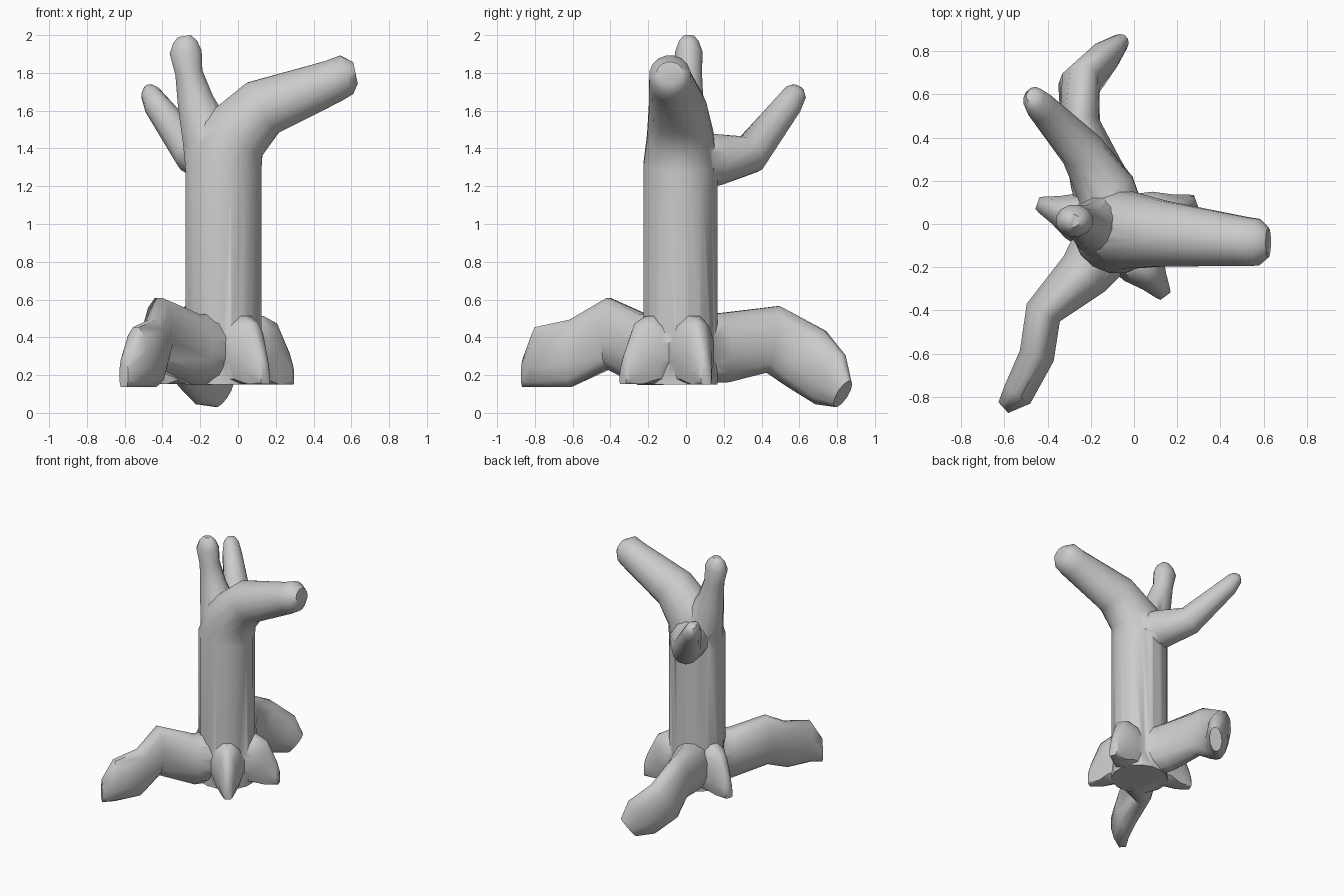
import bpy, bmesh, math
from mathutils import Vector

if "Cube" in bpy.data.objects:
    bpy.data.objects.remove(bpy.data.objects["Cube"])

X, Y, Z = Vector((1, 0, 0)), Vector((0, 1, 0)), Vector((0, 0, 1))


def limb(name, sections, ref, floor=0.0, flat=False, n=12):
    """Sweep elliptical rings; section = x, y, z, half width, half height."""
    pts = [Vector(s[:3]) for s in sections]
    bm = bmesh.new()
    rings = []
    for i, s in enumerate(sections):
        t = Vector((0, 0, 0))
        if i > 0:
            t += (pts[i] - pts[i - 1]).normalized()
        if i < len(pts) - 1:
            t += (pts[i + 1] - pts[i]).normalized()
        if flat:
            t.z = 0
        t.normalize()
        side = ref.cross(t).normalized()
        up = t.cross(side)
        ring = []
        for k in range(n):
            a = 2 * math.pi * (k + 0.5) / n
            p = pts[i] + side * math.cos(a) * s[3] + up * math.sin(a) * s[4]
            p.z = max(p.z, floor)
            ring.append(bm.verts.new(p))
        rings.append(ring)
    for a, b in zip(rings, rings[1:]):
        for k in range(n):
            m = (k + 1) % n
            bm.faces.new((a[k], a[m], b[m], b[k]))
    bm.faces.new(rings[0][::-1])
    bm.faces.new(rings[-1])
    bmesh.ops.triangulate(bm, faces=bm.faces[:])
    bmesh.ops.recalc_face_normals(bm, faces=bm.faces[:])
    me = bpy.data.meshes.new(name)
    bm.to_mesh(me)
    bm.free()
    ob = bpy.data.objects.new(name, me)
    bpy.context.collection.objects.link(ob)
    return ob


# Trunk, continuing into the big right-hand branch
trunk = limb("tree_trunk", [
    (-.077, -.03, .15, .207, .2), (-.077, -.03, 1.31, .207, .2),
    (-.03, -.03, 1.46, .19, .18), (.13, -.045, 1.615, .16, .155),
    (.50, -.08, 1.755, .117, .117), (.575, -.085, 1.79, .11, .11),
    (.622, -.085, 1.80, .06, .07)], Y, floor=.15, n=16)

parts = [
    # Upright left branch
    limb("left_branch", [
        (-.09, -.03, 1.22, .19, .185), (-.155, -.01, 1.45, .145, .14),
        (-.225, .005, 1.65, .10, .09), (-.26, .015, 1.80, .075, .072),
        (-.277, .015, 1.91, .088, .075), (-.28, .015, 1.965, .065, .055),
        (-.285, .015, 1.995, .035, .03)], Y),
    # Back branch
    limb("back_branch", [
        (-.085, .02, 1.33, .16, .145), (-.13, .16, 1.34, .14, .14),
        (-.24, .34, 1.37, .105, .105), (-.43, .54, 1.63, .075, .07),
        (-.465, .58, 1.695, .062, .052), (-.475, .595, 1.725, .03, .025)], X),
    # Long back root, dipping to the ground
    limb("back_root", [
        (-.10, .02, .34, .15, .19), (-.16, .20, .345, .14, .19),
        (-.25, .46, .39, .095, .185), (-.255, .64, .285, .095, .185),
        (-.145, .765, .175, .075, .165), (-.075, .83, .10, .045, .09)], Z),
    # Long front root
    limb("front_root", [
        (-.10, -.05, .335, .17, .19), (-.23, -.23, .335, .13, .195),
        (-.42, -.41, .42, .09, .195), (-.45, -.61, .31, .085, .19),
        (-.54, -.79, .285, .075, .175), (-.605, -.85, .20, .035, .11)],
        Z, floor=.138, flat=True),
]

# Three short stump roots
for i, (name, x, y) in enumerate((("right_root", .27, .10),
                                  ("front_right_root", .135, -.32),
                                  ("left_root", -.43, .09))):
    c, tip = Vector((-.077, -.03)), Vector((x, y))
    path = []
    for f, w, z, h in ((.1, .16, .32, .20), (.58, .115, .32, .20),
                       (.8, .07, .28, .20), (1.0, .04, .20, .12),
                       (1.05, .03, .18, .08)):
        p = c.lerp(tip, f)
        path.append((p.x, p.y, z, w, h))
    parts.append(limb(name, path, Z, floor=.151 + .001 * i, flat=True))

# Fuse the limbs into one solid
for p in parts:
    m = trunk.modifiers.new(p.name, 'BOOLEAN')
    m.operation = 'UNION'
    m.solver = 'EXACT'
    m.object = p
bpy.ops.object.select_all(action='DESELECT')
bpy.context.view_layer.objects.active = trunk
trunk.select_set(True)
for m in list(trunk.modifiers):
    bpy.ops.object.modifier_apply(modifier=m.name)
for p in parts:
    bpy.data.objects.remove(p, do_unlink=True)
bpy.ops.object.shade_smooth_by_angle(angle=math.radians(50))
